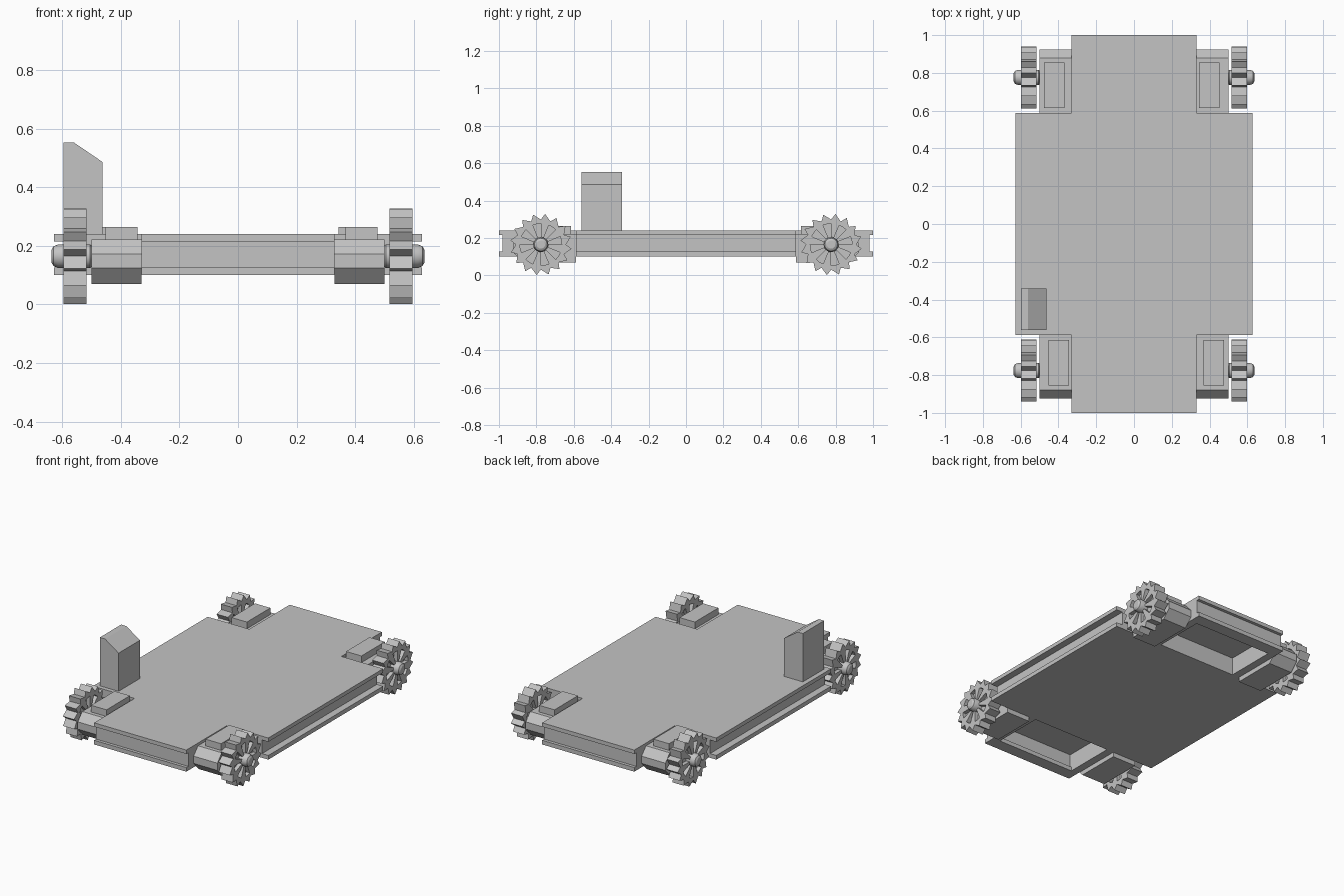
import bpy, bmesh
from math import sin, cos, pi
from mathutils import Matrix

if "Cube" in bpy.data.objects:
    bpy.data.objects.remove(bpy.data.objects["Cube"])

grey = bpy.data.materials.new("plain_grey")
grey.use_nodes = True
color = (0.55, 0.55, 0.55, 1)
grey.diffuse_color = color
grey.node_tree.nodes["Principled BSDF"].inputs["Base Color"].default_value = color


def finish(name, bm):
    bmesh.ops.recalc_face_normals(bm, faces=bm.faces)
    mesh = bpy.data.meshes.new(name)
    bm.to_mesh(mesh)
    bm.free()
    mesh.materials.append(grey)
    obj = bpy.data.objects.new(name, mesh)
    bpy.context.collection.objects.link(obj)
    return obj


def prism(name, points, axis, lo, hi):
    """Extrude a closed 2D profile along one axis (0 = x, 1 = y, 2 = z)."""
    bm = bmesh.new()
    verts = []
    for p in points:
        co = list(p)
        co.insert(axis, lo)
        verts.append(bm.verts.new(co))
    face = bm.faces.new(verts)
    new = bmesh.ops.extrude_face_region(bm, geom=[face])["geom"]
    move = [0, 0, 0]
    move[axis] = hi - lo
    bmesh.ops.translate(bm, vec=move, verts=[v for v in new if isinstance(v, bmesh.types.BMVert)])
    return finish(name, bm)


def box(name, x0, x1, y0, y1, z0, z1):
    return prism(name, [(x0, y0), (x1, y0), (x1, y1), (x0, y1)], 2, z0, z1)


# Deck: cross-shaped top plate, recessed core and bottom plate
W, N, L, S = 0.628, 0.33, 1.0, 0.587
cross = [(N, -L), (N, -S), (W, -S), (W, S), (N, S), (N, L)]
cross += [(-x, -y) for x, y in cross]
prism("deck_top_plate", cross, 2, 0.215, 0.24)
box("deck_core", -W + 0.045, W - 0.045, -S, S, 0.127, 0.215)
box("deck_bottom_plate", -W, W, -S, S, 0.1, 0.127)

# End frames, open underneath
for end, s in (("front", -1), ("back", 1)):
    box(end + "_web", -N, N, s * 0.93, s * 0.98, 0.127, 0.215)
    box(end + "_bottom_flange", -N, N, s * 0.92, s * L, 0.1, 0.127)
    for side, t in (("right", -1), ("left", 1)):
        box(f"{end}_{side}_frame_rail", t * 0.28, t * N, s * S, s * 0.93, 0.1, 0.215)


def gear(name, x, y, z, width, teeth=16):
    """Toothed wheel with wedge-shaped recesses on both faces."""
    n = teeth * 2
    bm = bmesh.new()
    rings = {}
    for h in (-1, 1):
        for k, r in enumerate((0.032, 0.112, 0)):
            ring = []
            for i in range(n):
                rad = r or (0.165 if i % 2 else 0.134)
                a = 2 * pi * (i + (0.3 if not r and i % 2 else 0)) / n
                ring.append(bm.verts.new((h * width / 2, rad * cos(a), rad * sin(a))))
            rings[h, k] = ring
    wedges = {-1: [], 1: []}
    for i in range(n):
        j = (i + 1) % n
        for h in (-1, 1):
            for k in (0, 1):
                a, b = rings[h, k], rings[h, k + 1]
                f = bm.faces.new((a[i], a[j], b[j], b[i]))
                if k == 0 and i % 4 < 2:
                    wedges[h].append(f)
        a, b = rings[-1, 2], rings[1, 2]
        bm.faces.new((a[i], a[j], b[j], b[i]))
    for h in (-1, 1):
        bm.faces.new(rings[h, 0])
    bmesh.ops.recalc_face_normals(bm, faces=bm.faces)
    for h in (-1, 1):
        new = bmesh.ops.extrude_face_region(bm, geom=wedges[h])["geom"]
        bmesh.ops.delete(bm, geom=[f for f in wedges[h] if f.is_valid], context="FACES_ONLY")
        bmesh.ops.translate(bm, vec=(-h * 0.025, 0, 0),
                            verts=[v for v in new if isinstance(v, bmesh.types.BMVert)])
    bmesh.ops.translate(bm, vec=(x, y, z), verts=bm.verts)
    return finish(name, bm)


def lathe_x(name, profile, x_sign, y, z, segs=24):
    """Spin a (x, radius) profile around the x axis."""
    bm = bmesh.new()
    rings = [[bm.verts.new((x_sign * x, y + r * cos(2 * pi * i / segs), z + r * sin(2 * pi * i / segs)))
              for i in range(segs)] for x, r in profile]
    for a, b in zip(rings, rings[1:]):
        for i in range(segs):
            j = (i + 1) % segs
            bm.faces.new((a[i], a[j], b[j], b[i]))
    bm.faces.new(rings[0])
    bm.faces.new(rings[-1])
    obj = finish(name, bm)
    bpy.ops.object.select_all(action="DESELECT")
    obj.select_set(True)
    bpy.context.view_layer.objects.active = obj
    bpy.ops.object.shade_smooth_by_angle(angle=0.5)


# Corner drives: motor housing, raised cover, axle and toothed wheel
axle = [(0.495, 0.03), (0.505, 0.04), (0.615, 0.04), (0.63, 0.034), (0.637, 0.022)]
housing = [(S, 0.07), (0.875, 0.07), (0.925, 0.125), (0.925, 0.172), (0.88, 0.222), (S, 0.222)]
for end, s in (("front", -1), ("back", 1)):
    for side, t in (("right", -1), ("left", 1)):
        tag = f"{end}_{side}_"
        prism(tag + "motor_housing", [(s * y, z) for y, z in housing], 0, t * N, t * 0.5)
        mid = 0.41 - 0.012 * s * t
        box(tag + "motor_cover", t * (mid - 0.055), t * (mid + 0.055), s * 0.615, s * 0.855, 0.222, 0.265)
        lathe_x(tag + "axle", axle, t, s * 0.776, 0.165)
        gear(tag + "wheel", t * 0.557, s * 0.776, 0.165, 0.08)

# Upright control post with a sloped top
prism("control_post", [(-0.597, 0.24), (-0.463, 0.24), (-0.463, 0.487), (-0.56, 0.553), (-0.597, 0.553)],
      1, -0.56, -0.342)
